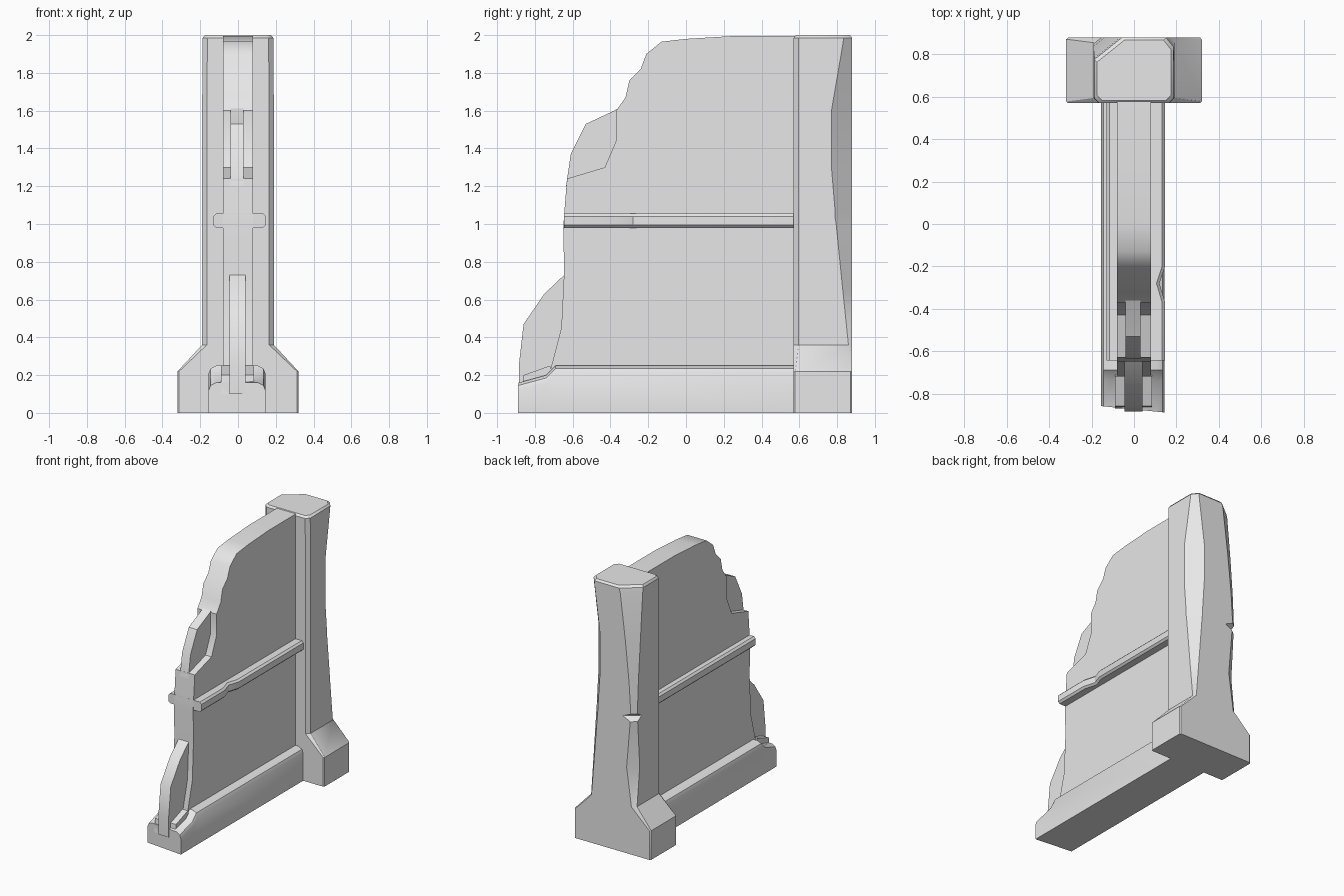
import bpy, bmesh
from mathutils import Vector

if "Cube" in bpy.data.objects:
    bpy.data.objects.remove(bpy.data.objects["Cube"], do_unlink=True)

stone = bpy.data.materials.new("grey stone")
stone.use_nodes = True
GREY = (0.8, 0.8, 0.8, 1)
stone.diffuse_color = GREY
stone.node_tree.nodes["Principled BSDF"].inputs["Base Color"].default_value = GREY


def loft(name, rings):
    """Skin a list of equal-length point rings and cap both ends."""
    bm = bmesh.new()
    loops = [[bm.verts.new(Vector(p)) for p in ring] for ring in rings]
    n = len(loops[0])
    for a, b in zip(loops, loops[1:]):
        for i in range(n):
            j = (i + 1) % n
            bm.faces.new((a[i], a[j], b[j], b[i]))
    bm.faces.new(loops[0])
    bm.faces.new(loops[-1])
    bmesh.ops.recalc_face_normals(bm, faces=bm.faces)
    mesh = bpy.data.meshes.new(name)
    bm.to_mesh(mesh)
    bm.free()
    obj = bpy.data.objects.new(name, mesh)
    bpy.context.collection.objects.link(obj)
    mesh.materials.append(stone)
    bpy.ops.object.select_all(action='DESELECT')
    obj.select_set(True)
    bpy.context.view_layer.objects.active = obj
    bpy.ops.object.shade_smooth_by_angle(angle=0.6)
    return obj


def slab(name, outline, x0, x1):
    """Flat piece with a side outline in (y, z)."""
    return loft(name, [[(x, y, z) for y, z in outline] for x in (x0, x1)])


# Wall panel with its broken front edge
slab("wall_panel", [
    (0.6, 0.1), (0.6, 1.995), (0.25, 1.995), (0, 1.98), (-0.13, 1.965),
    (-0.21, 1.9), (-0.24, 1.82), (-0.3, 1.76), (-0.32, 1.67), (-0.37, 1.6),
    (-0.37, 1.44), (-0.43, 1.3), (-0.63, 1.24), (-0.645, 1.05), (-0.65, 0.98),
    (-0.645, 0.75), (-0.66, 0.45), (-0.72, 0.22), (-0.72, 0.1)], -0.08, 0.08)

# Thin inner core showing where the faces broke away
slab("upper_core", [(-0.3, 1.65), (-0.38, 1.6), (-0.53, 1.53), (-0.61, 1.37),
                    (-0.635, 1.2), (-0.3, 1.2)], -0.04, 0.03)
slab("lower_core", [(-0.6, 0.77), (-0.645, 0.73), (-0.75, 0.63), (-0.86, 0.47),
                    (-0.885, 0.25), (-0.885, 0.1), (-0.6, 0.1)], -0.045, 0.04)
for name, x0, x1 in (("right_chip", -0.09, -0.04), ("left_chip", 0.035, 0.085)):
    slab(name, [(-0.87, 0.1), (-0.86, 0.2), (-0.72, 0.25), (-0.68, 0.1)], x0, x1)


# Plinth with rounded shoulders and a chipped, slanted front
def plinth_ring(y, h, skew=0):
    pts = [(-0.155, 0), (-0.155, h - 0.04), (-0.145, h - 0.015), (-0.115, h),
           (0.105, h), (0.135, h - 0.015), (0.145, h - 0.04), (0.145, 0)]
    return [(x, y - skew * x, z) for x, z in pts]


loft("plinth", [plinth_ring(-0.875, 0.16, 0.1), plinth_ring(-0.74, 0.2),
                plinth_ring(-0.69, 0.25), plinth_ring(0.6, 0.25)])


# Handrail crossing the wall, nicked on one side
def rail_ring(y, right):
    b, lo, hi = 0.014, 0.98, 1.055
    return [(-0.13, y, lo + b), (-0.13, y, hi - b), (-0.13 + b, y, hi),
            (right - b, y, hi), (right, y, hi - b), (right, y, lo + b),
            (right - b, y, lo), (-0.13 + b, y, lo)]


loft("rail", [rail_ring(y, r) for y, r in (
    (-0.645, 0.147), (-0.37, 0.147), (-0.28, 0.12), (-0.2, 0.147), (0.6, 0.147))])


# Pillar: flared foot, front chamfers and uneven worn back corners
def pillar_ring(z, half, front, left, right, inset=0):
    y0, y1, w = 0.57 + inset, 0.88 - inset, half - inset
    return [(-w + front, y0, z), (w - front, y0, z), (w, y0 + front, z),
            (w, y1 - left, z), (w - left * 0.8, y1, z),
            (-w + right, y1, z), (-w, y1 - right * 0.8, z), (-w, y0 + front, z)]


loft("pillar", [pillar_ring(*s) for s in (
    (0, 0.32, 0.008, 0.01, 0.01), (0.22, 0.32, 0.008, 0.01, 0.01),
    (0.36, 0.19, 0.025, 0.02, 0.03), (0.65, 0.19, 0.025, 0.05, 0.07),
    (1.0, 0.19, 0.025, 0.085, 0.04), (1.03, 0.19, 0.025, 0.09, 0.1),
    (1.06, 0.19, 0.025, 0.09, 0.035), (1.3, 0.19, 0.025, 0.11, 0.05),
    (1.6, 0.19, 0.025, 0.11, 0.08), (1.95, 0.187, 0.025, 0.05, 0.12),
    (1.985, 0.187, 0.025, 0.045, 0.13), (2.0, 0.187, 0.025, 0.045, 0.13, 0.012))])
